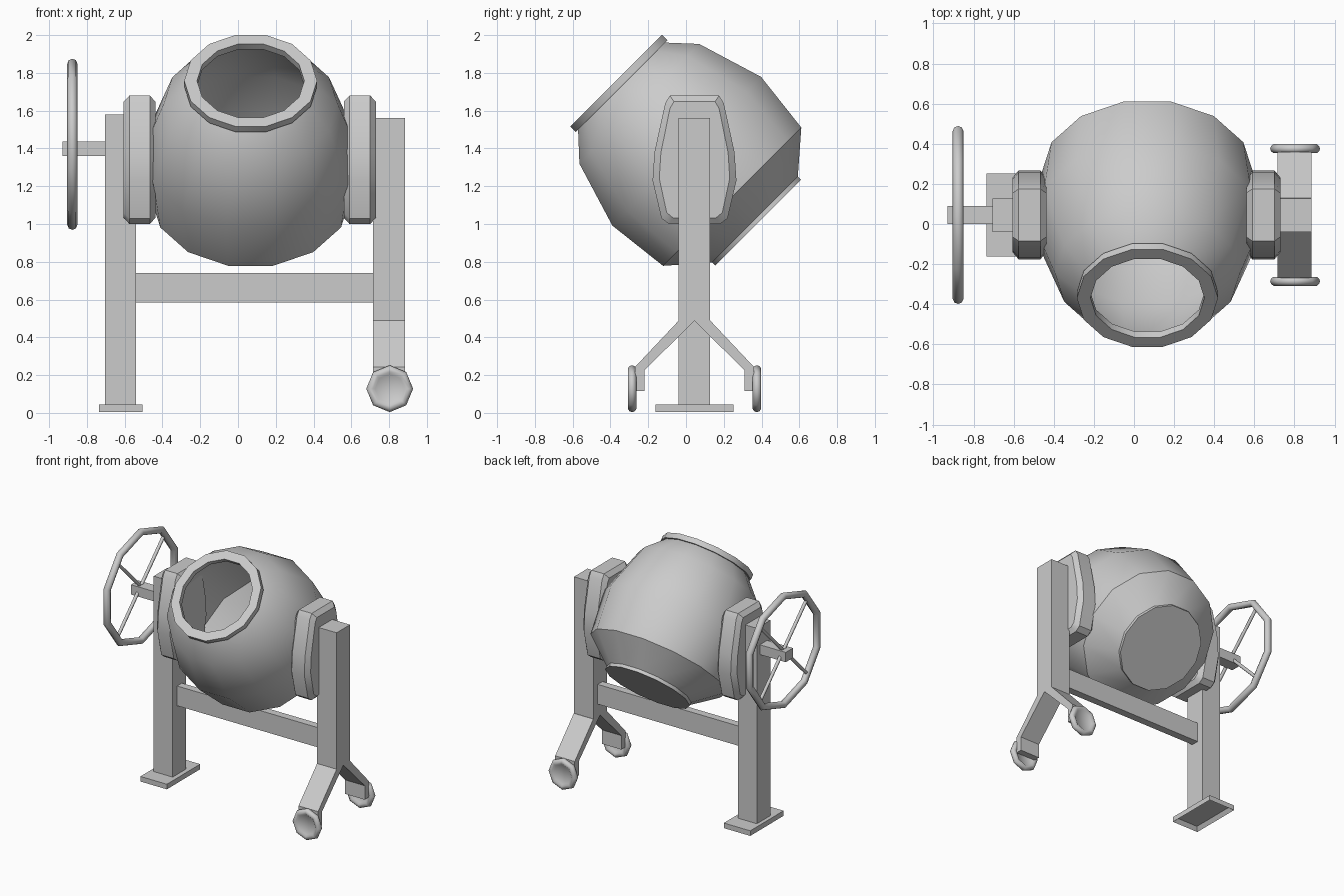
import bpy, bmesh, math
from mathutils import Matrix, Vector

if "Cube" in bpy.data.objects:
    bpy.data.objects.remove(bpy.data.objects["Cube"])

YC = 0.045  # y centre of the frame


def finish(name, bm, smooth=None, weld=True):
    if weld:
        bmesh.ops.recalc_face_normals(bm, faces=bm.faces)
    me = bpy.data.meshes.new(name)
    bm.to_mesh(me)
    bm.free()
    ob = bpy.data.objects.new(name, me)
    bpy.context.collection.objects.link(ob)
    if smooth:
        bpy.ops.object.select_all(action='DESELECT')
        ob.select_set(True)
        bpy.context.view_layer.objects.active = ob
        bpy.ops.object.shade_smooth_by_angle(angle=math.radians(smooth))
    return ob


def add_box(bm, x, y, z):
    mat = Matrix.Translation([(a + b) / 2 for a, b in (x, y, z)]) @ \
        Matrix.Diagonal([b - a for a, b in (x, y, z)] + [1])
    return bmesh.ops.create_cube(bm, size=1, matrix=mat)


def box(name, x, y, z):
    bm = bmesh.new()
    add_box(bm, x, y, z)
    return finish(name, bm)


def lathe(name, profile, n, mat, smooth, closed=False, start=0.0):
    """Revolve (radius, height) points about local z."""
    bm = bmesh.new()
    rings = []
    for r, h in profile:
        if r == 0:
            rings.append([bm.verts.new(mat @ Vector((0, 0, h)))] * n)
            continue
        rings.append([bm.verts.new(mat @ Vector((
            r * math.cos(start + math.tau * i / n), r * math.sin(start + math.tau * i / n), h)))
            for i in range(n)])
    pairs = list(zip(rings, rings[1:]))
    if closed:
        pairs.append((rings[-1], rings[0]))
    for a, b in pairs:
        for i in range(n):
            j = (i + 1) % n
            bm.faces.new(list(dict.fromkeys((a[i], a[j], b[j], b[i]))))
    return finish(name, bm, smooth)


def loft(name, sections, smooth=None):
    """Skin matching polygons of (x, y, z) and cap both ends."""
    bm = bmesh.new()
    rings = [[bm.verts.new(p) for p in s] for s in sections]
    n = len(rings[0])
    for a, b in zip(rings, rings[1:]):
        for i in range(n):
            j = (i + 1) % n
            bm.faces.new((a[i], a[j], b[j], b[i]))
    bm.faces.new(rings[0])
    bm.faces.new(rings[-1])
    return finish(name, bm, smooth)


# Tilted drum with open mouth, lip and base disc
tilt = Matrix.Translation((0.067, 0.004, 1.385)) @ Matrix.Rotation(math.radians(45), 4, 'X')
lathe("drum", [(0, -0.535), (0.33, -0.535), (0.33, -0.51), (0.531, -0.34), (0.571, 0),
               (0.46, 0.355), (0.335, 0.487), (0.352, 0.487), (0.352, 0.528),
               (0.284, 0.528), (0.284, 0.487), (0.335, 0.483)], 14, tilt, 30)

# Bearing housings on both sides of the drum
half = [(0.13, 1.68), (0.155, 1.64), (0.212, 1.38), (0.222, 1.23), (0.175, 1.03), (0.135, 1.0)]
outline = [(YC + y, z) for y, z in half] + [(YC - y, z) for y, z in reversed(half)]


def housing_section(x, scale):
    return [(x, YC + (y - YC) * scale, 1.34 + (z - 1.34) * (1 + (scale - 1) * 0.6))
            for y, z in outline]


for side, x0, x1 in (("left", -0.605, -0.437), ("right", 0.56, 0.73)):
    loft(side + "_housing", [housing_section(x, s) for x, s in (
        (x0, 0.84), (x0 + 0.03, 1), (x1 - 0.03, 1), (x1, 0.84))], 25)

# Frame posts and cross bar
box("left_post", (-0.705, -0.54), (-0.04, 0.127), (0.04, 1.58))
box("right_post", (0.715, 0.885), (-0.04, 0.127), (0.488, 1.56))
box("cross_bar", (-0.54, 0.715), (0.015, 0.075), (0.585, 0.74))

# Foot plate, hollow underneath
bm = bmesh.new()
add_box(bm, (-0.735, -0.505), (-0.162, 0.252), (0.005, 0.045))
bm.normal_update()
under = min(bm.faces, key=lambda f: f.calc_center_median().z)
bmesh.ops.inset_region(bm, faces=[under], thickness=0.03)
bmesh.ops.translate(bm, verts=under.verts, vec=(0, 0, 0.03))
finish("foot_plate", bm)

# Splayed legs with transport wheels
leg = [(0.084, 0.488), (0.315, 0.243), (0.315, 0.115), (0.265, 0.115), (0.265, 0.225), (0.0, 0.488)]
wheel = [(0, 0.012), (0.078, 0.012), (0.09, 0.0), (0.108, 0.0), (0.12, 0.01), (0.124, 0.022),
         (0.12, 0.035), (0.108, 0.045), (0.09, 0.045), (0.078, 0.035), (0, 0.035)]
for side, s in (("front", -1), ("back", 1)):
    loft(side + "_leg", [[(x, YC + s * y, z) for y, z in leg] for x in (0.715, 0.885)])
    place = Matrix.Translation((0.803, YC + s * 0.308, 0.128)) @ \
        Matrix.Rotation(-s * math.pi / 2, 4, 'X')
    lathe(side + "_wheel", wheel, 8, place, 50)

# Hand wheel rim, axle and spokes
hub = Matrix.Translation((-0.877, YC, 1.422)) @ Matrix.Diagonal((1, 1.03, 1, 1)) @ \
    Matrix.Rotation(math.pi / 2, 4, 'Y')
tube = [(0.426 + 0.027 * math.cos(math.tau * i / 8), 0.027 * math.sin(math.tau * i / 8))
        for i in range(8)]
lathe("hand_wheel_rim", tube, 10, hub, 50, closed=True)
box("hand_wheel_axle", (-0.93, -0.70), (0.0, 0.09), (1.36, 1.437))
for k in range(2):
    bm = bmesh.new()
    bmesh.ops.create_cone(bm, cap_ends=True, segments=8, radius1=0.013, radius2=0.013, depth=0.83,
                          matrix=Matrix.Translation((-0.877, YC, 1.422)) @
                          Matrix.Rotation(math.radians(45 + 90 * k), 4, 'X'))
    finish("hand_wheel_spoke_%d" % (k + 1), bm, 50)
